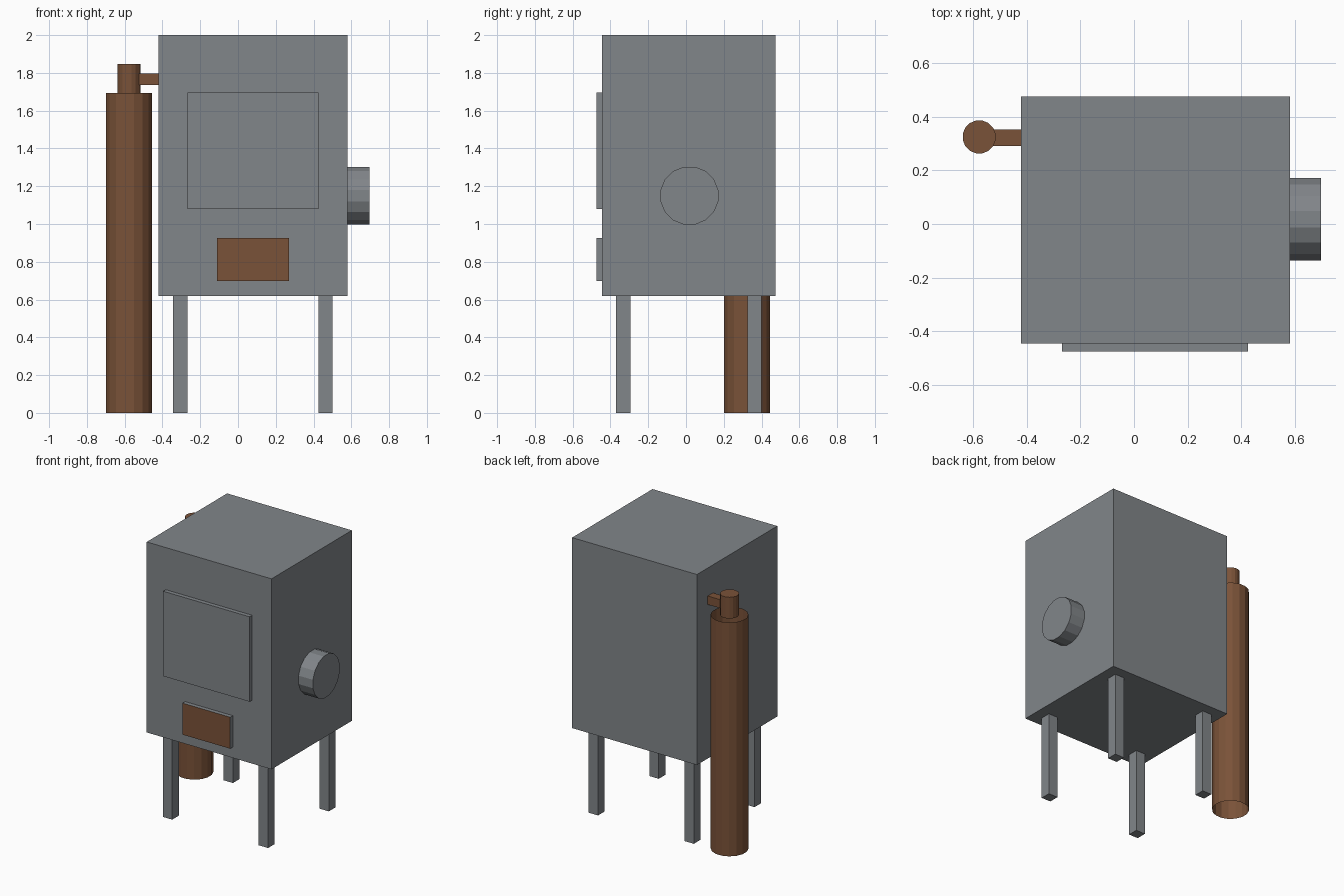
import bpy, bmesh, math
from mathutils import Matrix, Vector

cube = bpy.data.objects.get("Cube")
if cube:
    bpy.data.objects.remove(cube, do_unlink=True)


def material(name, rgb):
    m = bpy.data.materials.new(name)
    m.use_nodes = True
    m.diffuse_color = (*rgb, 1)
    m.node_tree.nodes["Principled BSDF"].inputs["Base Color"].default_value = (*rgb, 1)
    return m


steel = material("grey steel", (0.22, 0.236, 0.252))
rust = material("rust brown", (0.195, 0.085, 0.04))


def finish(name, bm, mats):
    mesh = bpy.data.meshes.new(name)
    bm.to_mesh(mesh)
    bm.free()
    for m in mats:
        mesh.materials.append(m)
    obj = bpy.data.objects.new(name, mesh)
    bpy.context.collection.objects.link(obj)
    return obj


def box(name, low, high, *mats):
    """Box between two corners; a second material goes on the front face."""
    low, high = Vector(low), Vector(high)
    bm = bmesh.new()
    bmesh.ops.create_cube(bm, size=1)
    bmesh.ops.scale(bm, vec=high - low, verts=bm.verts)
    bmesh.ops.translate(bm, vec=(low + high) / 2, verts=bm.verts)
    bm.normal_update()
    if len(mats) > 1:
        for f in bm.faces:
            f.material_index = int(f.normal.y < -0.9)
    return finish(name, bm, mats)


def cylinder(name, start, length, radius, mat, axis="Z", caps=True, sides=16):
    """Faceted cylinder running from start along an axis."""
    bm = bmesh.new()
    r = radius / math.cos(math.pi / sides)
    bmesh.ops.create_cone(bm, cap_ends=caps, segments=sides, radius1=r, radius2=r, depth=length)
    turn = Matrix.Rotation(math.pi / sides, 4, "Z")
    if axis == "X":
        turn = Matrix.Rotation(math.pi / 2, 4, "Y") @ turn
    lift = Matrix.Translation((0, 0, length / 2)) if axis == "Z" else Matrix.Translation((length / 2, 0, 0))
    bm.transform(Matrix.Translation(start) @ lift @ turn)
    return finish(name, bm, [mat])


# Cabinet and its four legs
box("cabinet", (-0.42, -0.445, 0.62), (0.58, 0.475, 2.0), steel)
for side, x in (("right", -0.343), ("left", 0.425)):
    for end, y in (("front", -0.37), ("back", 0.325)):
        box(f"{end}_{side}_leg", (x, y, 0), (x + 0.075, y + 0.075, 0.62), steel)

# Door and the hatch with a painted front
box("door", (-0.267, -0.475, 1.08), (0.425, -0.445, 1.695), steel)
box("lower_hatch", (-0.112, -0.475, 0.698), (0.27, -0.445, 0.926), steel, rust)

# Round side port
cylinder("side_port", (0.58, 0.018, 1.15), 0.115, 0.153, steel, axis="X")

# Open upright tube, neck and connecting pipe
cylinder("upright_tube", (-0.576, 0.324, 0), 1.694, 0.122, rust, caps=False)
cylinder("tube_neck", (-0.576, 0.324, 1.694), 0.154, 0.061, rust)
box("connecting_pipe", (-0.55, 0.291, 1.735), (-0.42, 0.351, 1.797), rust)
